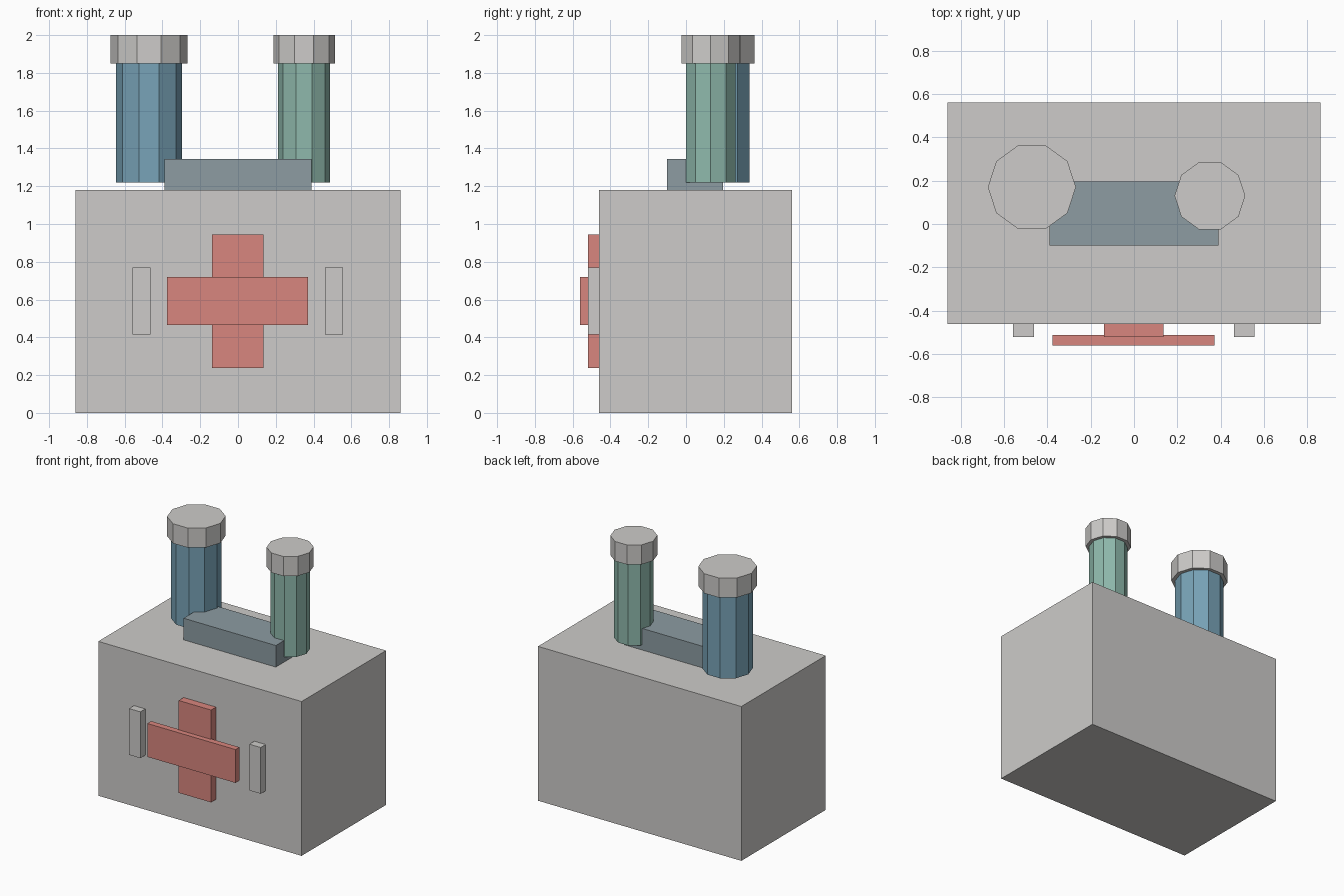
import bpy, bmesh, math
from mathutils import Matrix, Vector

if "Cube" in bpy.data.objects:
    bpy.data.objects.remove(bpy.data.objects["Cube"])


def material(name, rgb):
    m = bpy.data.materials.new(name)
    m.diffuse_color = (*rgb, 1.0)
    m.use_nodes = True
    m.node_tree.nodes["Principled BSDF"].inputs["Base Color"].default_value = m.diffuse_color
    return m


GREY = material("warm_grey", (0.61, 0.60, 0.585))
RED = material("soft_red", (0.69, 0.24, 0.21))
BLUE = material("steel_blue", (0.19, 0.37, 0.48))
GREEN = material("sage_green", (0.275, 0.485, 0.413))
SLATE = material("slate", (0.266, 0.332, 0.362))


def finish(name, bm, mat):
    bmesh.ops.recalc_face_normals(bm, faces=bm.faces)
    mesh = bpy.data.meshes.new(name)
    bm.to_mesh(mesh)
    bm.free()
    mesh.materials.append(mat)
    bpy.context.collection.objects.link(bpy.data.objects.new(name, mesh))


def box(name, lo, hi, mat):
    lo, hi = Vector(lo), Vector(hi)
    bm = bmesh.new()
    place = Matrix.Translation((lo + hi) / 2) @ Matrix.Diagonal((*(hi - lo), 1))
    bmesh.ops.create_cube(bm, size=1, matrix=place)
    finish(name, bm, mat)


def prism(name, x, y, radius, z0, z1, mat, sides=10):
    bm = bmesh.new()
    ring = [bm.verts.new((x + radius * math.cos(i * math.tau / sides),
                          y + radius * math.sin(i * math.tau / sides), z0))
            for i in range(sides)]
    base = bm.faces.new(ring)
    ext = bmesh.ops.extrude_face_region(bm, geom=[base], use_keep_orig=True)
    top = [g for g in ext["geom"] if isinstance(g, bmesh.types.BMVert)]
    bmesh.ops.translate(bm, verts=top, vec=(0, 0, z1 - z0))
    finish(name, bm, mat)


# Case and carrying handle
box("case", (-0.86, -0.46, 0), (0.86, 0.56, 1.18), GREY)
box("handle", (-0.39, -0.10, 1.18), (0.39, 0.195, 1.345), SLATE)

# Raised cross on the front
box("cross_upright", (-0.138, -0.52, 0.238), (0.136, -0.46, 0.944), RED)
box("cross_bar", (-0.375, -0.56, 0.465), (0.371, -0.513, 0.72), RED)

# Latches either side of the cross
for side, x in (("left", -0.51), ("right", 0.508)):
    box("latch_" + side, (x - 0.048, -0.52, 0.416), (x + 0.048, -0.46, 0.77), GREY)

# Bottles with caps, hovering just above the lid
for side, x, y, r, cap_r, mat in (("left", -0.471, 0.17, 0.175, 0.203, BLUE),
                                  ("right", 0.35, 0.13, 0.1375, 0.163, GREEN)):
    prism("bottle_" + side, x, y, r, 1.22, 1.85, mat)
    prism("cap_" + side, x, y, cap_r, 1.85, 2.0, GREY)
